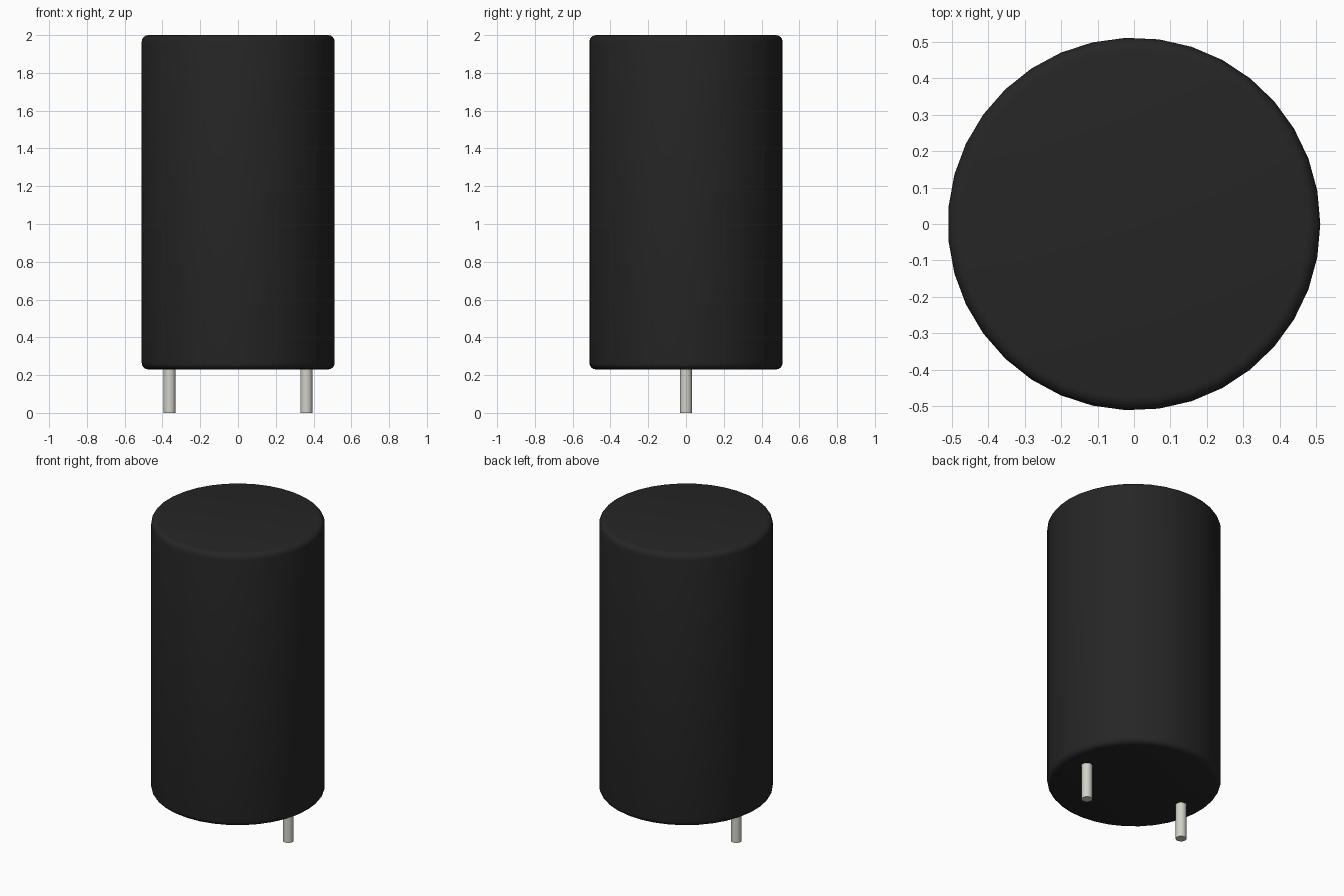
import bpy
import math

cube = bpy.data.objects.get("Cube")
if cube:
    bpy.data.objects.remove(cube, do_unlink=True)


def make_material(name, color):
    mat = bpy.data.materials.new(name)
    mat.use_nodes = True
    mat.diffuse_color = color
    bsdf = next(n for n in mat.node_tree.nodes if n.type == "BSDF_PRINCIPLED")
    bsdf.inputs["Base Color"].default_value = color
    return mat


def cylinder(name, radius, bottom, top, sides, mat, x=0.0):
    bpy.ops.mesh.primitive_cylinder_add(
        vertices=sides, radius=radius, depth=top - bottom,
        location=(x, 0, (top + bottom) / 2),
        rotation=(0, 0, -math.pi / 2))  # first vertex points along +x
    obj = bpy.context.object
    obj.name = name
    obj.data.materials.append(mat)
    return obj


black = make_material("black_plastic", (0.0194, 0.0188, 0.0188, 1))
metal = make_material("pin_metal", (0.646, 0.638, 0.572, 1))

# Cylindrical body with rounded rims
body = cylinder("body", 0.512, 0.23, 2.0, 35, black)
bevel = body.modifiers.new("rounded_rims", "BEVEL")
bevel.width = 0.035
bevel.segments = 4
bevel.limit_method = "ANGLE"
bevel.angle_limit = math.radians(60)
bpy.ops.object.modifier_apply(modifier=bevel.name)
bpy.ops.object.shade_smooth_by_angle(angle=math.radians(35))

# Two contact pins under the body
for name, x in (("left_pin", 0.362), ("right_pin", -0.362)):
    cylinder(name, 0.032, 0.0, 0.26, 18, metal, x)
    bpy.ops.object.shade_smooth_by_angle(angle=math.radians(35))
